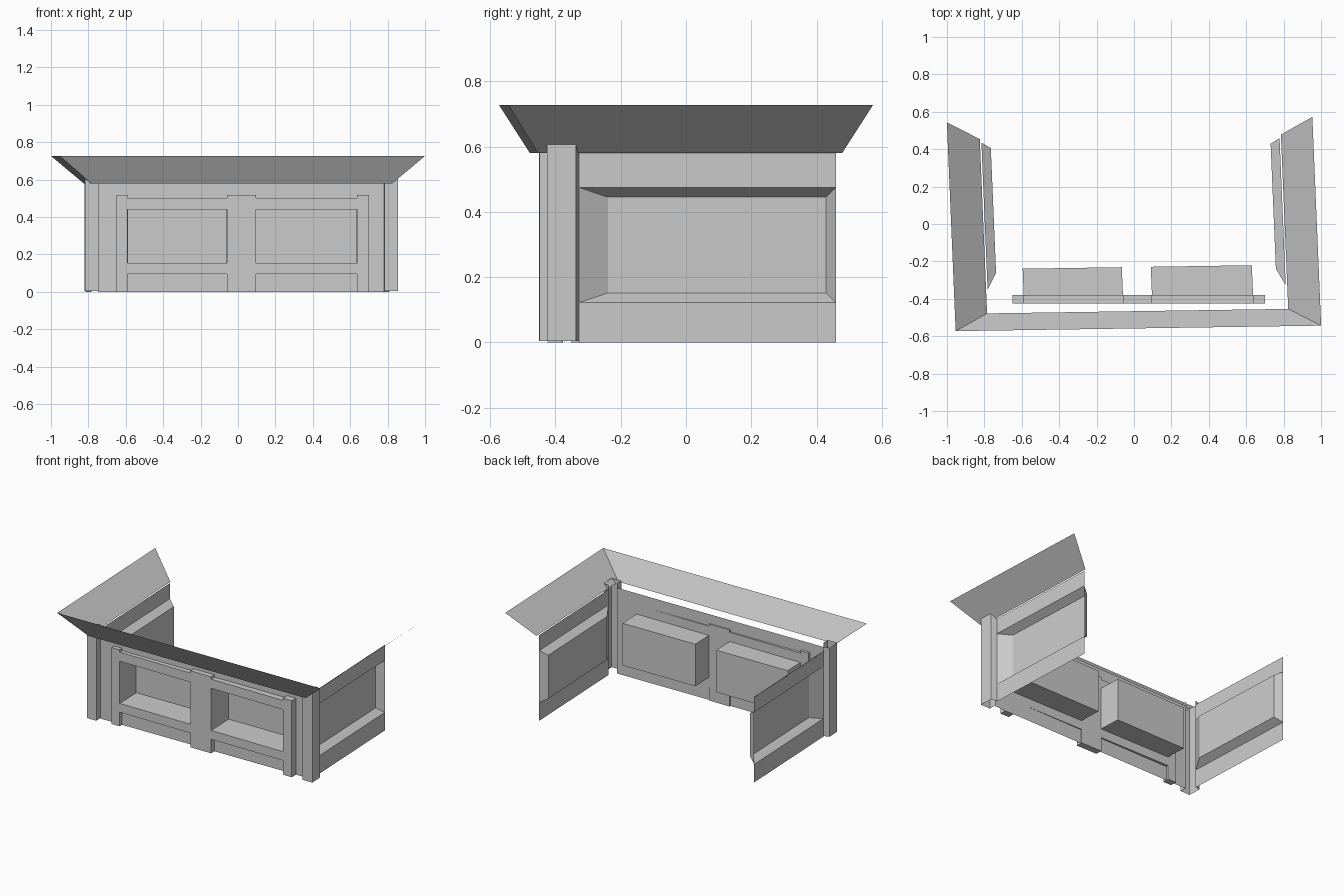
import bpy

cube = bpy.data.objects.get("Cube")
if cube:
    bpy.data.objects.remove(cube, do_unlink=True)

grey = bpy.data.materials.new("plain grey")
grey.use_nodes = True
grey.diffuse_color = (0.6, 0.6, 0.6, 1)
grey.node_tree.nodes["Principled BSDF"].inputs["Base Color"].default_value = grey.diffuse_color


def skew(p):
    """The whole stall leans slightly out of square in plan."""
    x, y, z = p
    return (x - 0.042 * y, y + 0.015 * x, z)


def build(name, verts, faces, bend=skew):
    mesh = bpy.data.meshes.new(name)
    mesh.from_pydata([bend(v) for v in verts], [], faces)
    mesh.materials.append(grey)
    obj = bpy.data.objects.new(name, mesh)
    bpy.context.collection.objects.link(obj)
    return obj


def strip(name, lower, upper):
    """Sheet between two matching rows of points."""
    n = len(lower)
    faces = [(i, i + 1, n + i + 1, n + i) for i in range(n - 1)]
    return build(name, lower + upper, faces)


BOX_FACES = [(0, 3, 2, 1), (4, 5, 6, 7), (0, 1, 5, 4),
             (1, 2, 6, 5), (2, 3, 7, 6), (3, 0, 4, 7)]


def box(name, x0, x1, y0, y1, z0, z1):
    corners = [(x0, y0), (x1, y0), (x1, y1), (x0, y1)]
    verts = [(x, y, z) for z in (z0, z1) for x, y in corners]
    return build(name, verts, BOX_FACES, bend=lambda p: p)


# Flared cornice around three sides
def u_path(x, y, z):
    return [(-x, y, z), (-x, -y, z), (x, -y, z), (x, y, z)]


strip("cornice", u_path(0.805, 0.466, 0.58), u_path(0.977, 0.558, 0.727))

# Hollow corner posts and side panels, mirrored left and right
POST = [(0.765, -0.389), (0.765, -0.438), (0.836, -0.438),
        (0.836, -0.35), (0.797, -0.34)]


def rectangle(x, y0, y1, z0, z1):
    return [(x, y0, z0), (x, y1, z0), (x, y1, z1), (x, y0, z1)]


for side, label in ((1, "left"), (-1, "right")):
    path = [(side * x, y) for x, y in POST][::side]
    strip(label + "_post", [(x, y, 0.005) for x, y in path],
          [(x, y, 0.608) for x, y in path])

    # Outer edge, recess rim and recessed floor of the side panel
    verts = (rectangle(0.797, -0.34, 0.447, 0, 0.58)
             + rectangle(0.797, -0.34, 0.447, 0.122, 0.475)
             + rectangle(0.748, -0.25, 0.418, 0.152, 0.445))
    faces = [(0, 1, 5, 4), (7, 6, 2, 3), (8, 9, 10, 11)]
    faces += [(4 + i, 4 + (i + 1) % 4, 8 + (i + 1) % 4, 8 + i) for i in range(4)]
    build(label + "_side_panel", [(side * x, y, z) for x, y, z in verts],
          [f[::side] for f in faces])

# Front wall sheet with two window openings
BAYS = ((-0.605, -0.075), (0.08, 0.62))
SILL, HEAD, WALL_Y = 0.155, 0.44, -0.389
xs = [-0.765, *BAYS[0], *BAYS[1], 0.765]
zs = [0, SILL, HEAD, 0.58]
verts = [(x, WALL_Y, z) for z in zs for x in xs]
faces = []
for row in range(3):
    for col in range(5):
        if row == 1 and col in (1, 3):
            continue
        a = row * 6 + col
        faces.append((a, a + 1, a + 7, a + 6))
build("front_wall", verts, faces)

# Open-fronted alcoves behind the windows
for (x0, x1), label in zip(BAYS, ("right", "left")):
    front = [(x0, -0.395, SILL), (x1, -0.395, SILL), (x1, -0.395, HEAD), (x0, -0.395, HEAD)]
    back = [(x, -0.23, z) for x, y, z in front]
    walls = [(i, (i + 1) % 4, 4 + (i + 1) % 4, 4 + i) for i in range(4)]
    build(label + "_alcove", front + back, walls + [(4, 5, 6, 7)])

# Front frame of stiles and rails, passing through the wall
STILES = {"right": (-0.65, -0.59), "middle": (-0.06, 0.095), "left": (0.635, 0.70)}
for label, (x0, x1) in STILES.items():
    box(label + "_stile", x0, x1, -0.425, -0.38, 0, 0.518)
for label, x0, x1 in (("right", -0.59, -0.06), ("left", 0.095, 0.635)):
    box(label + "_top_rail", x0, x1, -0.424, -0.381, HEAD, 0.502)
    box(label + "_sill_rail", x0, x1, -0.424, -0.381, 0.095, SILL)
